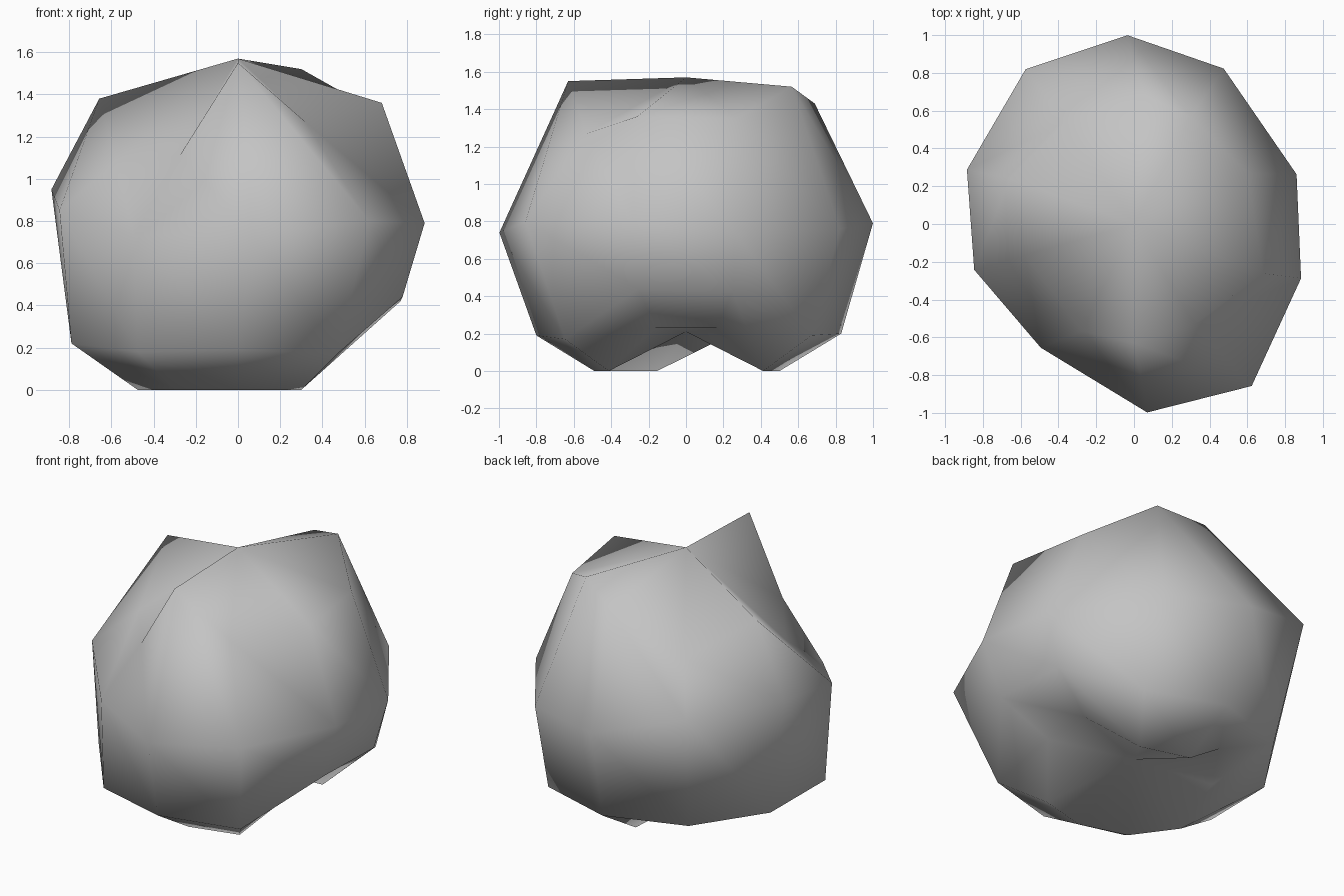
import bpy
import bmesh
import math

default_cube = bpy.data.objects.get("Cube")
if default_cube:
    bpy.data.objects.remove(default_cube, do_unlink=True)

SEGMENTS = 10
STEP = math.tau / SEGMENTS


def make_material(name, grey):
    """Flat neutral material, same colour in viewport and render."""
    material = bpy.data.materials.new(name)
    material.use_nodes = True
    colour = (grey, grey, grey, 1)
    material.diffuse_color = colour
    shader = next(n for n in material.node_tree.nodes if n.type == "BSDF_PRINCIPLED")
    shader.inputs["Base Color"].default_value = colour
    shader.inputs["Roughness"].default_value = 0.9
    return material


def add_ring(bm, radii, heights, twists=(0,) * SEGMENTS):
    """One uneven ring of corners; twists are degrees off the even spacing."""
    ring = []
    for index, (radius, height, twist) in enumerate(zip(radii, heights, twists)):
        angle = (index + 0.5) * STEP + math.radians(twist)
        position = (radius * math.cos(angle), radius * math.sin(angle), height)
        ring.append(bm.verts.new(position))
    return ring


def bridge(bm, lower, upper):
    """Join two rings with a band of triangle pairs, all split the same way."""
    for i in range(SEGMENTS):
        j = (i + 1) % SEGMENTS
        bm.faces.new((lower[i], lower[j], upper[i]))
        bm.faces.new((lower[j], upper[j], upper[i]))


def close_with_fan(bm, ring, height):
    """Close a ring with triangles meeting at a point on the axis."""
    tip = bm.verts.new((0, 0, height))
    for i in range(SEGMENTS):
        bm.faces.new((ring[i], ring[(i + 1) % SEGMENTS], tip))


bm = bmesh.new()

# Foot of the boulder, with raised hollows on two sides
foot = add_ring(
    bm,
    radii=(.53, .51, .5, .5, .48, .5, .5, .49, .51, .53),
    heights=(.23, 0, 0, .21, .15, 0, 0, 0, 0, .23),
)

# Lower flank
flank = add_ring(
    bm,
    radii=(.81, .83, .83, .82, .8, .83, .81, .8, .8, .82),
    heights=(.42, .19, .2, .2, .2, .22, .18, .19, .17, .44),
)

# Widest girth
girth = add_ring(
    bm,
    radii=(.9, .95, 1, 1, .93, .88, .82, 1, 1.06, .93),
    heights=(.74, .76, .79, .95, .95, .85, .73, .74, .8, .79),
    twists=(-1, 6, 2, -1, 0, -2, -1, 4, 0, 0),
)

# Craggy shoulder with one jutting ridge at the front
shoulder = add_ring(
    bm,
    radii=(.66, .64, .69, .65, .7, .6, .63, .63, .62, .73),
    heights=(1.35, 1.52, 1.43, 1.17, 1.38, 1.08, 1.11, 1.55, 1.27, 1.36),
    twists=(6, 8, -4, -2, -2, -2, 10, 0, -5, -3),
)

rings = [foot, flank, girth, shoulder]
for lower, upper in zip(rings, rings[1:]):
    bridge(bm, lower, upper)

# Peak and hollow underside
close_with_fan(bm, shoulder, height=1.57)
close_with_fan(bm, foot, height=.21)

bmesh.ops.recalc_face_normals(bm, faces=bm.faces[:])
for face in bm.faces:
    face.smooth = True

mesh = bpy.data.meshes.new("boulder")
bm.to_mesh(mesh)
bm.free()
mesh.materials.append(make_material("stone grey", 0.55))

boulder = bpy.data.objects.new("boulder", mesh)
bpy.context.scene.collection.objects.link(boulder)
